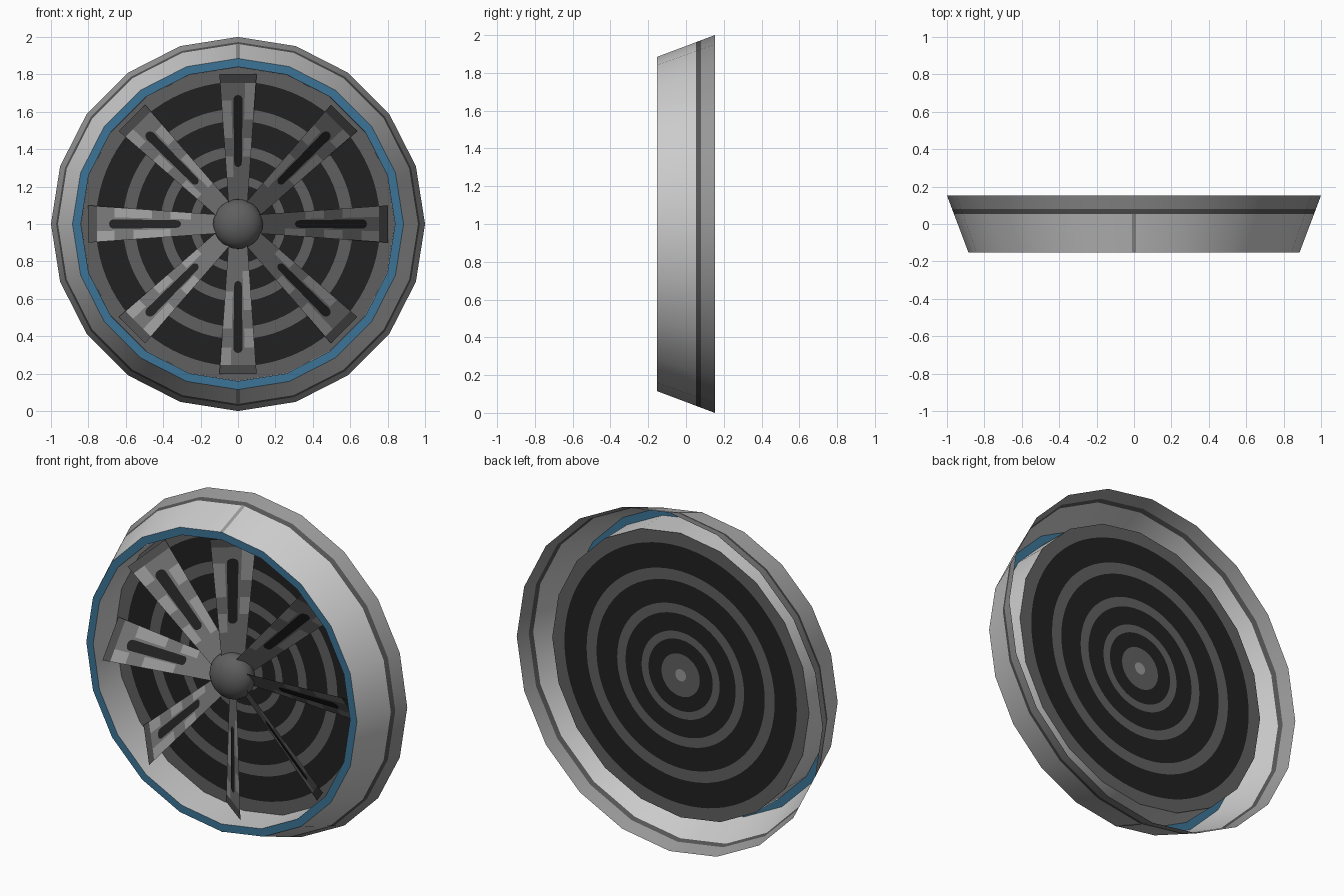
import bpy, bmesh, math

if "Cube" in bpy.data.objects:
    bpy.data.objects.remove(bpy.data.objects["Cube"])

def mat(name, r, g, b):
    m = bpy.data.materials.new(name)
    m.diffuse_color = (r, g, b, 1)
    m.use_nodes = True
    m.node_tree.nodes["Principled BSDF"].inputs["Base Color"].default_value = m.diffuse_color
    return m

LIGHT = mat("light_grey", 0.62, 0.62, 0.62)
MID = mat("mid_grey", 0.32, 0.32, 0.32)
BAND = mat("band_grey", 0.095, 0.095, 0.095)
BLUE = mat("rim_blue", 0.045, 0.175, 0.31)
GREY = mat("disc_grey", 0.115, 0.115, 0.115)
BLACK = mat("near_black", 0.015, 0.015, 0.015)
STEEL = mat("blade_grey", 0.17, 0.17, 0.17)
CAP = mat("dark_grey", 0.075, 0.075, 0.075)

def finish(name, bm, mats, smooth=False):
    me = bpy.data.meshes.new(name)
    for f in bm.faces:
        f.smooth = smooth
    bm.to_mesh(me)
    bm.free()
    for m in mats:
        me.materials.append(m)
    ob = bpy.data.objects.new(name, me)
    bpy.context.collection.objects.link(ob)
    return ob

def lathe(name, profile, mats, n=20, smooth=False, polygon_rim=False):
    """Turn (radius, y) points about the y axis; one material per strip."""
    bm = bmesh.new()
    rings = []
    for k, (r, y) in enumerate(profile):
        if r == 0:
            rings.append([bm.verts.new((0, y, 1))] * n)
            continue
        ring = []
        for i in range(n):
            a = 2 * math.pi * i / n
            rr = r
            if polygon_rim and k == len(profile) - 1:
                s = math.pi / 20
                rr = r * math.cos(s) / math.cos(a % (2 * s) - s)
            ring.append(bm.verts.new((rr * math.cos(a), y, 1 + rr * math.sin(a))))
        rings.append(ring)
    slots = list(dict.fromkeys(mats))
    for k in range(len(profile) - 1):
        for i in range(n):
            j = (i + 1) % n
            quad = [rings[k][i], rings[k + 1][i], rings[k + 1][j], rings[k][j]]
            f = bm.faces.new(list(dict.fromkeys(quad)))
            f.material_index = slots.index(mats[k])
    return finish(name, bm, slots, smooth)

def shell_r(y):
    return 0.885 + (y + 0.153) / 0.306 * 0.115

# Outer tapered shell with dark band, open at the back
ys = [-0.153, 0.053, 0.08, 0.153]
lathe("outer_shell", [(shell_r(y), y) for y in ys], [LIGHT, BAND, MID], smooth=True)

# Inner wall and blue front rim
lathe("inner_wall", [(0.838, 0.05), (0.84, -0.153)], [LIGHT], smooth=True)
lathe("front_rim", [(0.84, -0.153), (0.885, -0.153)], [BLUE])

# Striped disc behind the blades
radii = [0, 0.035, 0.125, 0.21, 0.255, 0.36, 0.415, 0.55, 0.615, 0.76, 0.84]
stripes = [MID] + [GREY, BLACK] * 4 + [GREY]
lathe("striped_disc", [(r, 0.05) for r in radii], stripes, n=80, polygon_rim=True)

# Seams at the top and bottom of the shell
for name, s in (("top_seam", 1), ("bottom_seam", -1)):
    bm = bmesh.new()
    pts = [(-0.01, ys[0]), (0.01, ys[0]), (0.01, ys[1]), (-0.01, ys[1])]
    vs = [bm.verts.new((x, y, 1 + s * (shell_r(y) + 0.001))) for x, y in pts]
    bm.faces.new(vs if s > 0 else vs[::-1])
    finish(name, bm, [MID])

# Hub
bpy.ops.mesh.primitive_uv_sphere_add(segments=24, ring_count=14, radius=0.133, location=(0, -0.053, 1))
hub = bpy.context.object
hub.name = "hub"
hub.scale = (1, 0.74, 1)
hub.data.materials.append(GREY)
bpy.ops.object.shade_smooth()

# Pitched blades: r along the blade, t across it, leading edge leaning forward
def blade_point(a, r, t, lift=0.0):
    y = -0.045 - 0.75 * t - lift
    return (r * math.cos(a) - t * math.sin(a), y, 1 + r * math.sin(a) + t * math.cos(a))

rows = [0.1, 0.25, 0.36, 0.46, 0.56, 0.66, 0.755, 0.803]
cols = [-1, -0.4, 0.4, 1]
for b in range(8):
    a = b * math.pi / 4
    bm = bmesh.new()
    grid = []
    for r in rows:
        w = 0.1 if r > 0.8 else 0.05 + 0.046 * (r - 0.1) / 0.655
        grid.append([bm.verts.new(blade_point(a, r, c * w)) for c in cols])
    for i in range(len(rows) - 1):
        for j in range(3):
            f = bm.faces.new((grid[i][j], grid[i + 1][j], grid[i + 1][j + 1], grid[i][j + 1]))
            # worn light patches along the edges, dark tip
            worn = 0 < i < 6 and j != 1 and (i * 2 + j + b) % 5 < 3
            f.material_index = 2 if i == 6 else (1 if worn else 0)
    finish(f"blade_{b + 1}", bm, [STEEL, MID, CAP])
    # Dark rounded slot down the blade
    bm = bmesh.new()
    outline = []
    for end, start in ((0.665, -90), (0.325, 90)):
        for k in range(7):
            q = math.radians(start + 30 * k)
            w = 0.025 if end > 0.5 else 0.02
            outline.append((end + w * math.cos(q), w * math.sin(q)))
    bm.faces.new([bm.verts.new(blade_point(a, r, t, 0.005)) for r, t in outline])
    finish(f"blade_slot_{b + 1}", bm, [BLACK])
